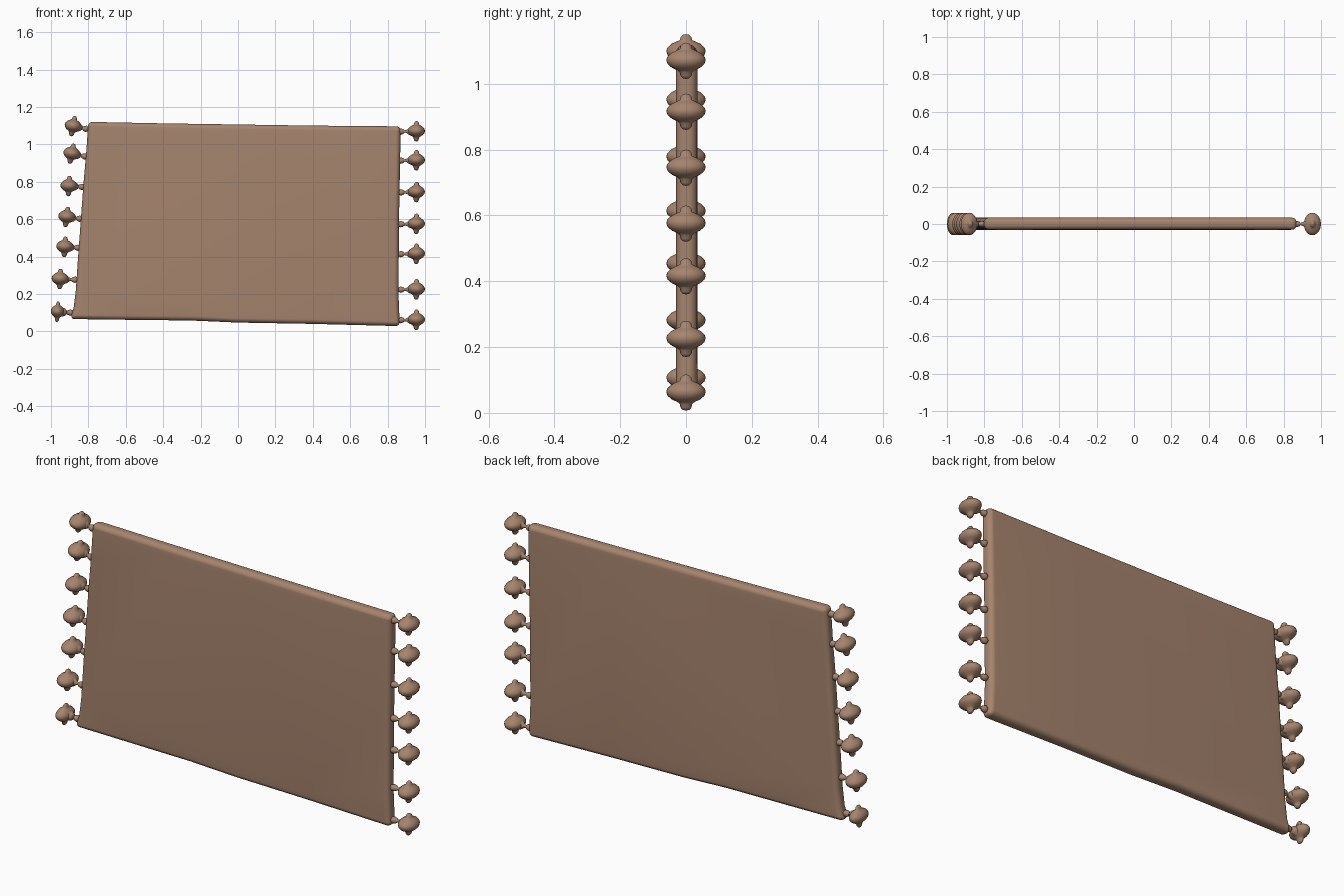
import bpy, bmesh, math
from mathutils import Matrix, Vector

if "Cube" in bpy.data.objects:
    bpy.data.objects.remove(bpy.data.objects["Cube"], do_unlink=True)

brown = bpy.data.materials.new("warm brown")
brown.use_nodes = True
brown.diffuse_color = (0.38, 0.23, 0.155, 1)
brown.node_tree.nodes["Principled BSDF"].inputs["Base Color"].default_value = brown.diffuse_color


def finish(name, bm):
    bmesh.ops.recalc_face_normals(bm, faces=bm.faces)
    for f in bm.faces:
        f.smooth = True
    mesh = bpy.data.meshes.new(name)
    bm.to_mesh(mesh)
    bm.free()
    mesh.materials.append(brown)
    ob = bpy.data.objects.new(name, mesh)
    bpy.context.collection.objects.link(ob)
    return ob


def lathe(bm, profile, matrix, steps=24):
    """Spin (radius, height) points around local z, then place the result."""
    verts = [bm.verts.new((r, 0, h)) for r, h in profile]
    edges = [bm.edges.new(pair) for pair in zip(verts, verts[1:])]
    bmesh.ops.spin(bm, geom=verts + edges, cent=(0, 0, 0), axis=(0, 0, 1),
                   angle=math.tau, steps=steps, use_merge=True)
    new = [v for v in bm.verts if not v.tag]
    bmesh.ops.transform(bm, matrix=matrix, verts=new)
    bmesh.ops.remove_doubles(bm, verts=new, dist=0.0001)
    for v in bm.verts:
        v.tag = True


# Cloth panel: slightly uneven outline, thickened, pillowed and rounded
left_edge = [(-0.80, 1.12), (-0.812, 0.95), (-0.827, 0.78), (-0.84, 0.6),
             (-0.855, 0.4), (-0.867, 0.22), (-0.878, 0.13), (-0.897, 0.066)]
bottom_edge = [(-0.6, 0.062), (-0.25, 0.058), (0, 0.047), (0.4, 0.04)]
right_edge = [(0.865, 0.028), (0.858, 0.2), (0.861, 0.6), (0.87, 1.096)]
top_edge = [(0.4, 1.1), (0, 1.106), (-0.4, 1.112)]
outline = left_edge + bottom_edge + right_edge + top_edge

bm = bmesh.new()
half = 0.029
rings = [[bm.verts.new((x, y, z)) for x, z in outline] for y in (0.002 - half, 0.002 + half)]
caps = [bm.faces.new(r) for r in rings]
n = len(outline)
for i in range(n):
    j = (i + 1) % n
    bm.faces.new((rings[0][i], rings[0][j], rings[1][j], rings[1][i]))
bmesh.ops.recalc_face_normals(bm, faces=bm.faces)
for cap in caps:
    bmesh.ops.inset_region(bm, faces=[cap], thickness=0.045, depth=0.004)
panel = finish("cloth_panel", bm)
bevel = panel.modifiers.new("rounded rim", "BEVEL")
bevel.width = 0.023
bevel.segments = 5
bevel.limit_method = "ANGLE"
bevel.angle_limit = math.radians(40)
bevel.harden_normals = True

# Tassel: lobed bulb with a knob above and below
bulb = [(0, 0.055), (0.009, 0.053), (0.016, 0.046), (0.019, 0.036), (0.03, 0.031),
        (0.046, 0.023), (0.057, 0.012), (0.06, 0.002), (0.056, -0.01), (0.043, -0.021),
        (0.026, -0.029), (0.019, -0.035), (0.017, -0.045), (0.01, -0.053), (0, -0.055)]


def tassel(name, centre, anchor, depth):
    c = Vector((centre[0], 0, centre[1]))
    a = Vector((anchor[0], 0, anchor[1]))
    inward = a - c
    reach = inward.length
    side = 1 if inward.x > 0 else -1
    tilt = math.atan2(inward.z * side, abs(inward.x))
    bm = bmesh.new()
    lathe(bm, bulb, Matrix.Translation(c) @ Matrix.Rotation(-tilt * side, 4, "Y")
          @ Matrix.Diagonal((depth, 1, 1, 1)))
    # Cord narrowing from the bulb to a round bead on the panel edge
    cord = [(0.026, 0.022), (0.019, 0.04), (0.01, 0.05), (0.006, reach - 0.022),
            (0.013, reach - 0.014), (0.017, reach), (0.012, reach + 0.012), (0, reach + 0.017)]
    aim = inward.to_track_quat("Z", "Y").to_matrix().to_4x4()
    lathe(bm, cord, Matrix.Translation(c) @ aim, 16)
    ob = finish(name, bm)


right_heights = [1.07, 0.915, 0.745, 0.575, 0.415, 0.225, 0.062]
for i, z in enumerate(right_heights):
    tassel(f"left_tassel_{i + 1}", (0.954, z), (0.87, z - 0.002), 0.76)

left_centres = [(-0.882, 1.097), (-0.889, 0.95), (-0.904, 0.777), (-0.916, 0.612),
                (-0.926, 0.452), (-0.951, 0.28), (-0.965, 0.105)]
left_anchors = [(-0.812, 1.083), (-0.818, 0.935), (-0.833, 0.772), (-0.846, 0.602),
                (-0.855, 0.447), (-0.87, 0.276), (-0.895, 0.1)]
for i, (c, a) in enumerate(zip(left_centres, left_anchors)):
    tassel(f"right_tassel_{i + 1}", c, a, 0.76 if i < 6 else 0.6)
